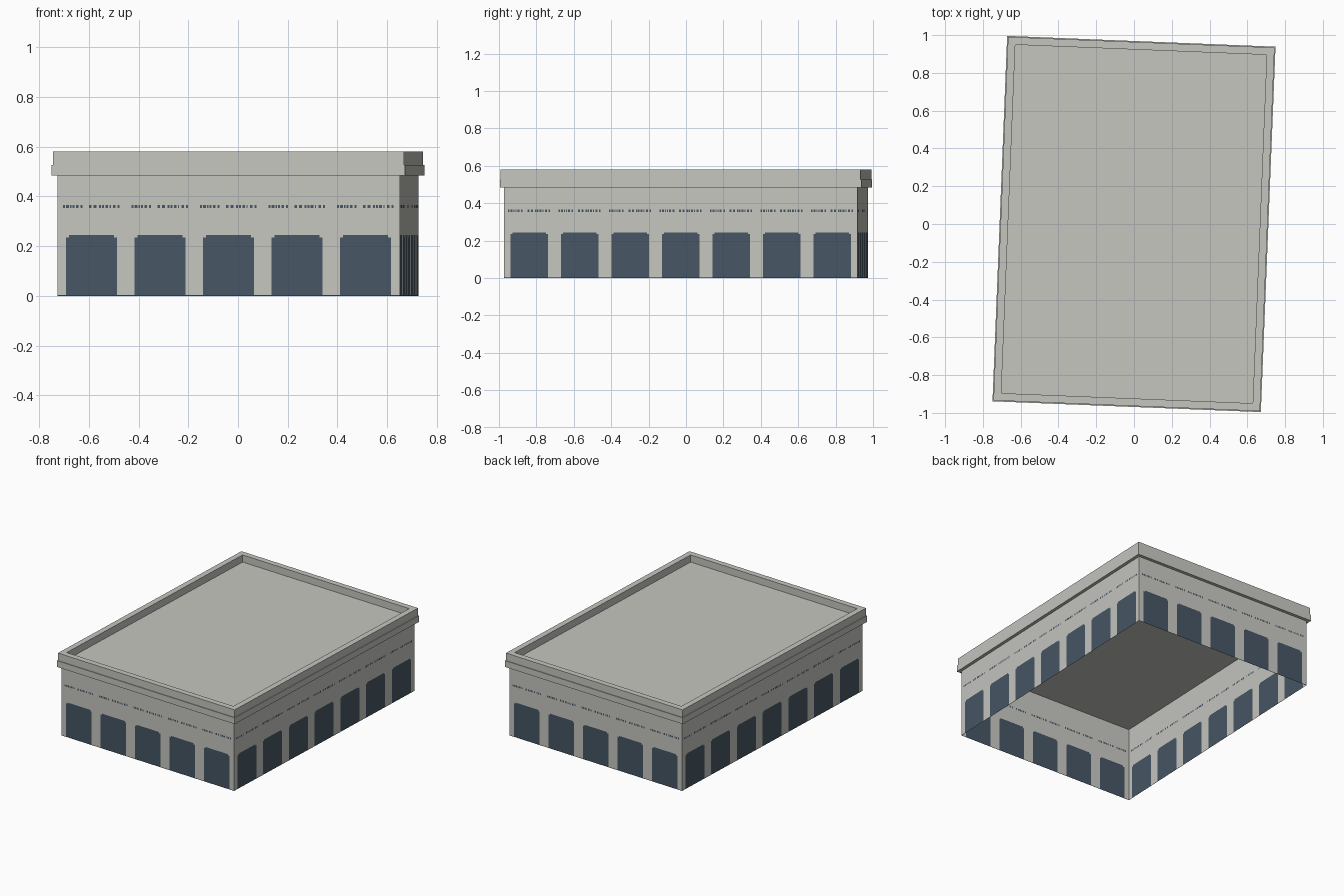
import bpy, bmesh, math
from mathutils import Matrix, Vector

if "Cube" in bpy.data.objects:
    bpy.data.objects.remove(bpy.data.objects["Cube"])

TURN = Matrix.Rotation(math.radians(-2.3), 4, 'Z')   # building sits slightly rotated
HX, HY = 0.689, 0.946                                 # wall half sizes
Z_WALL, Z_BAND, Z_ROOF, Z_TOP = 0.483, 0.527, 0.53, 0.58


def material(name, rgb):
    m = bpy.data.materials.new(name)
    m.diffuse_color = (*rgb, 1)
    m.use_nodes = True
    m.node_tree.nodes["Principled BSDF"].inputs["Base Color"].default_value = m.diffuse_color
    return m


STONE = material("pale_stone", (0.565, 0.565, 0.53))
GLASS = material("slate_blue_glass", (0.062, 0.093, 0.127))


def finish(name, bm):
    bm.transform(TURN)
    me = bpy.data.meshes.new(name)
    bm.to_mesh(me)
    bm.free()
    me.materials.append(STONE)
    me.materials.append(GLASS)
    ob = bpy.data.objects.new(name, me)
    bpy.context.collection.objects.link(ob)
    return ob


# Small dashes of the frieze, as fractions of one bay
DASHES = [(0.08, 0.11), (0.13, 0.17), (0.185, 0.21), (0.225, 0.25), (0.27, 0.31), (0.34, 0.37),
          (0.46, 0.50), (0.53, 0.57), (0.61, 0.64), (0.655, 0.68), (0.70, 0.74), (0.76, 0.78),
          (0.81, 0.85), (0.88, 0.91)]
WIN0, WIN1, CORNER = 0.13, 0.87, 0.04                 # window span and corner step in a bay
Z_CUTS = [0, 0.003, 0.235, 0.244, 0.353, 0.366, Z_WALL]


def is_glass(f, z):
    """f = position inside the bay, 0..1"""
    if z < 0.003:
        return True
    if z < 0.235:
        return WIN0 < f < WIN1
    if z < 0.244:
        return WIN0 + CORNER < f < WIN1 - CORNER
    if 0.353 < z < 0.366:
        return any(a < f < b for a, b in DASHES)
    return False


def wall(name, half, dist, bays, angle):
    """Single-sheet wall, cut into cells so windows and frieze are real faces"""
    cuts = sorted({0, 1, WIN0, WIN0 + CORNER, WIN1 - CORNER, WIN1, *(v for d in DASHES for v in d)})
    bay = 2 * half / bays
    bm = bmesh.new()
    for b in range(bays):
        for f0, f1 in zip(cuts, cuts[1:]):
            u0, u1 = -half + (b + f0) * bay, -half + (b + f1) * bay
            for z0, z1 in zip(Z_CUTS, Z_CUTS[1:]):
                face = bm.faces.new([bm.verts.new((u, -dist, z)) for u, z in
                                     ((u0, z0), (u1, z0), (u1, z1), (u0, z1))])
                face.material_index = int(is_glass((f0 + f1) / 2, (z0 + z1) / 2))
    bmesh.ops.remove_doubles(bm, verts=bm.verts, dist=1e-5)
    bm.transform(Matrix.Rotation(angle, 4, 'Z'))
    return finish(name, bm)


def loft(name, profile, cap=False):
    """Rectangular rings (offset from wall, height) joined one after another"""
    bm = bmesh.new()
    rings = [[bm.verts.new((sx * (HX + o), sy * (HY + o), z))
              for sx, sy in ((-1, -1), (1, -1), (1, 1), (-1, 1))] for o, z in profile]
    for lo, hi in zip(rings, rings[1:]):
        for i in range(4):
            j = (i + 1) % 4
            bm.faces.new((lo[i], lo[j], hi[j], hi[i]))
    if cap:
        bm.faces.new(rings[-1])
    return finish(name, bm)


# Four walls with windows
for k, side in enumerate(("front", "right", "back", "left")):
    half, dist, bays = ((HX, HY, 5), (HY, HX, 7))[k % 2]
    wall(side + "_wall", half, dist, bays, k * math.pi / 2)

# Cornice band, parapet and sunken flat roof
loft("cornice_and_roof", [(0, Z_WALL), (0.022, Z_WALL), (0.022, Z_BAND), (0.017, Z_BAND),
                          (0.017, Z_TOP), (-0.023, Z_TOP), (-0.023, Z_ROOF)], cap=True)

# Inner wall top, closing the hollow behind the cornice
loft("inner_wall_top", [(0, Z_WALL), (0, Z_ROOF), (-0.023, Z_ROOF)])
